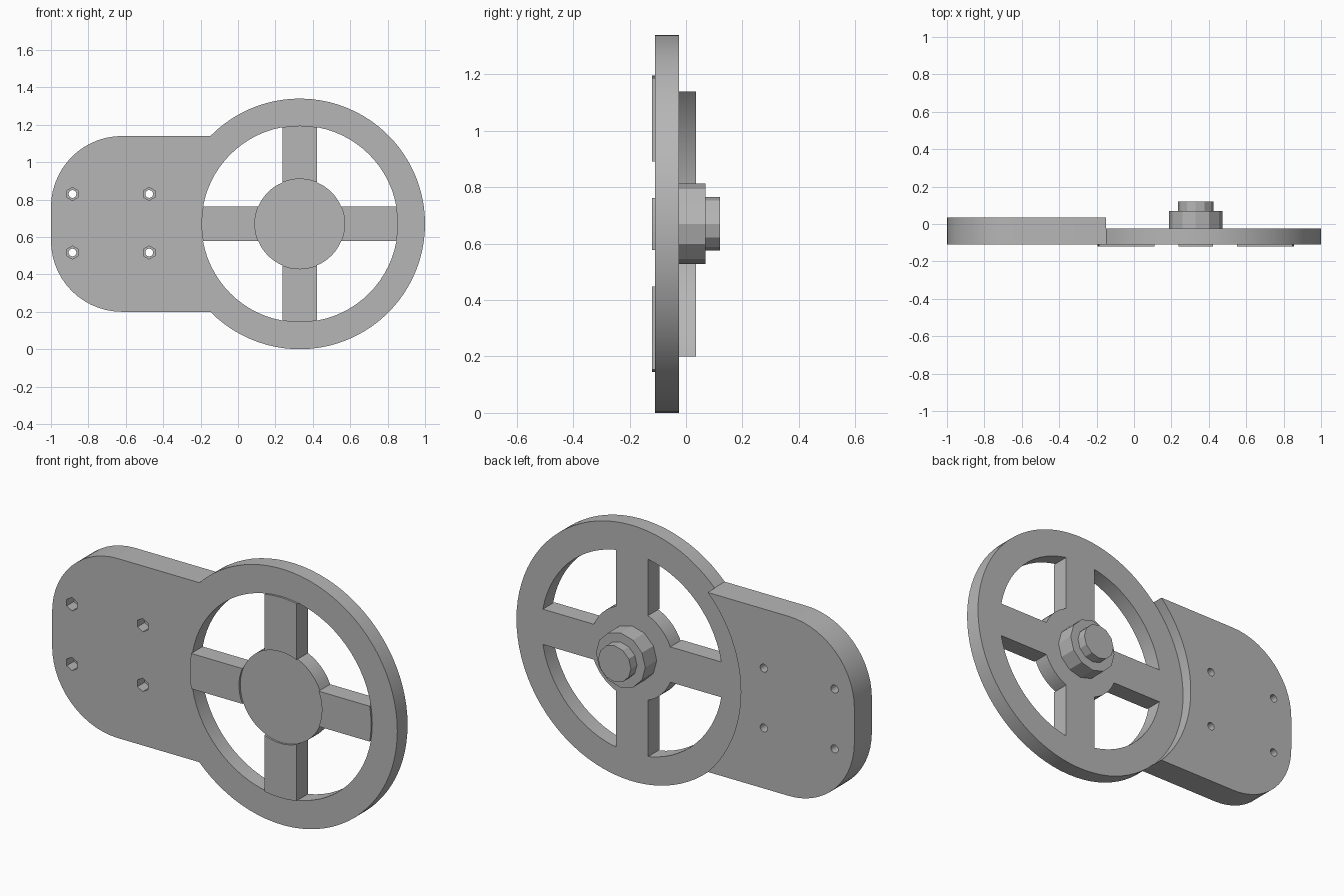
import bpy, bmesh, math
from math import cos, sin, asin, radians, pi

if "Cube" in bpy.data.objects:
    bpy.data.objects.remove(bpy.data.objects["Cube"])

CX, CZ = 0.33, 0.67            # wheel centre
R_OUT, R_IN, R_HUB = 0.67, 0.525, 0.24
HALF = 0.0925                  # half width of a spoke
FRONT, WHEEL_BACK, PLATE_BACK = -0.11, -0.025, 0.035

grey = bpy.data.materials.new("plain grey")
grey.diffuse_color = (0.47, 0.47, 0.47, 1)
grey.use_nodes = True
grey.node_tree.nodes["Principled BSDF"].inputs["Base Color"].default_value = grey.diffuse_color


def arc(cx, cz, r, a0, a1, n):
    """Points on an arc in the x-z plane, both ends included."""
    return [(cx + r * cos(a0 + (a1 - a0) * i / n),
             cz + r * sin(a0 + (a1 - a0) * i / n)) for i in range(n + 1)]


def circle(cx, cz, r, n, start=0.0):
    return arc(cx, cz, r, start, start + 2 * pi, n)[:-1]


def prism(name, outline, y0, y1):
    """Extrude an x-z outline from y0 to y1."""
    bm = bmesh.new()
    face = bm.faces.new([bm.verts.new((x, y0, z)) for x, z in outline])
    top = bmesh.ops.extrude_face_region(bm, geom=[face])["geom"]
    bmesh.ops.translate(bm, vec=(0, y1 - y0, 0),
                        verts=[g for g in top if isinstance(g, bmesh.types.BMVert)])
    bmesh.ops.recalc_face_normals(bm, faces=bm.faces)
    mesh = bpy.data.meshes.new(name)
    bm.to_mesh(mesh)
    bm.free()
    mesh.materials.append(grey)
    ob = bpy.data.objects.new(name, mesh)
    bpy.context.collection.objects.link(ob)
    return ob


def activate(ob):
    bpy.ops.object.select_all(action='DESELECT')
    ob.select_set(True)
    bpy.context.view_layer.objects.active = ob


def cut(body, cutter):
    mod = body.modifiers.new("cut", 'BOOLEAN')
    mod.operation, mod.solver, mod.object = 'DIFFERENCE', 'EXACT', cutter
    activate(body)
    bpy.ops.object.modifier_apply(modifier=mod.name)
    bpy.data.objects.remove(cutter)


def turned(points, k):
    """Rotate wheel-centred points by k quarter turns and place them."""
    c, s = round(cos(k * pi / 2)), round(sin(k * pi / 2))
    return [(CX + x * c - z * s, CZ + x * s + z * c) for x, z in points]


# Rounded mounting plate joined to the wheel disc
join = pi - asin(0.47 / R_OUT)
corner = 0.38
outline = (arc(CX, CZ, R_OUT, -join, join, 64)
           + arc(-1 + corner, 1.14 - corner, corner, pi / 2, pi, 14)
           + arc(-1 + corner, 0.20 + corner, corner, pi, 1.5 * pi, 14))
body = prism("plate_and_wheel", outline, FRONT, PLATE_BACK)

# Step the wheel back from the plate
cut(body, prism("recess_cutter", circle(CX, CZ, R_OUT + 0.002, 90), WHEEL_BACK, 0.2))

# Four openings between the spokes
ai, ao = asin(HALF / R_HUB), asin(HALF / R_IN)
window = (arc(0, 0, R_IN, ao, pi / 2 - ao, 14)
          + arc(0, 0, R_HUB, pi / 2 - ai, ai, 8))
for k in range(4):
    cut(body, prism("window_cutter", turned(window, k), -0.2, 0.2))

# Bolt holes with hexagonal nut pockets on the front
for x in (-0.885, -0.475):
    for z in (0.83, 0.517):
        cut(body, prism("bolt_cutter", circle(x, z, 0.021, 16), -0.2, 0.2))
        cut(body, prism("nut_cutter", circle(x, z, 0.035, 6, pi / 6), -0.2, -0.05))

activate(body)
bpy.ops.object.shade_smooth_by_angle(angle=radians(20))

# Raised spoke faces on the front
pad = arc(0, 0, R_IN, -ao, ao, 6) + arc(0, 0, R_HUB, ai, -ai, 8)
for k in range(4):
    prism("spoke_face", turned(pad, k), FRONT - 0.01, FRONT + 0.001)

# Stepped axle boss on the back
prism("axle_boss", circle(CX, CZ, 0.143, 12), WHEEL_BACK - 0.001, 0.07)
prism("axle_end", circle(CX, CZ, 0.095, 12), 0.069, 0.12)
